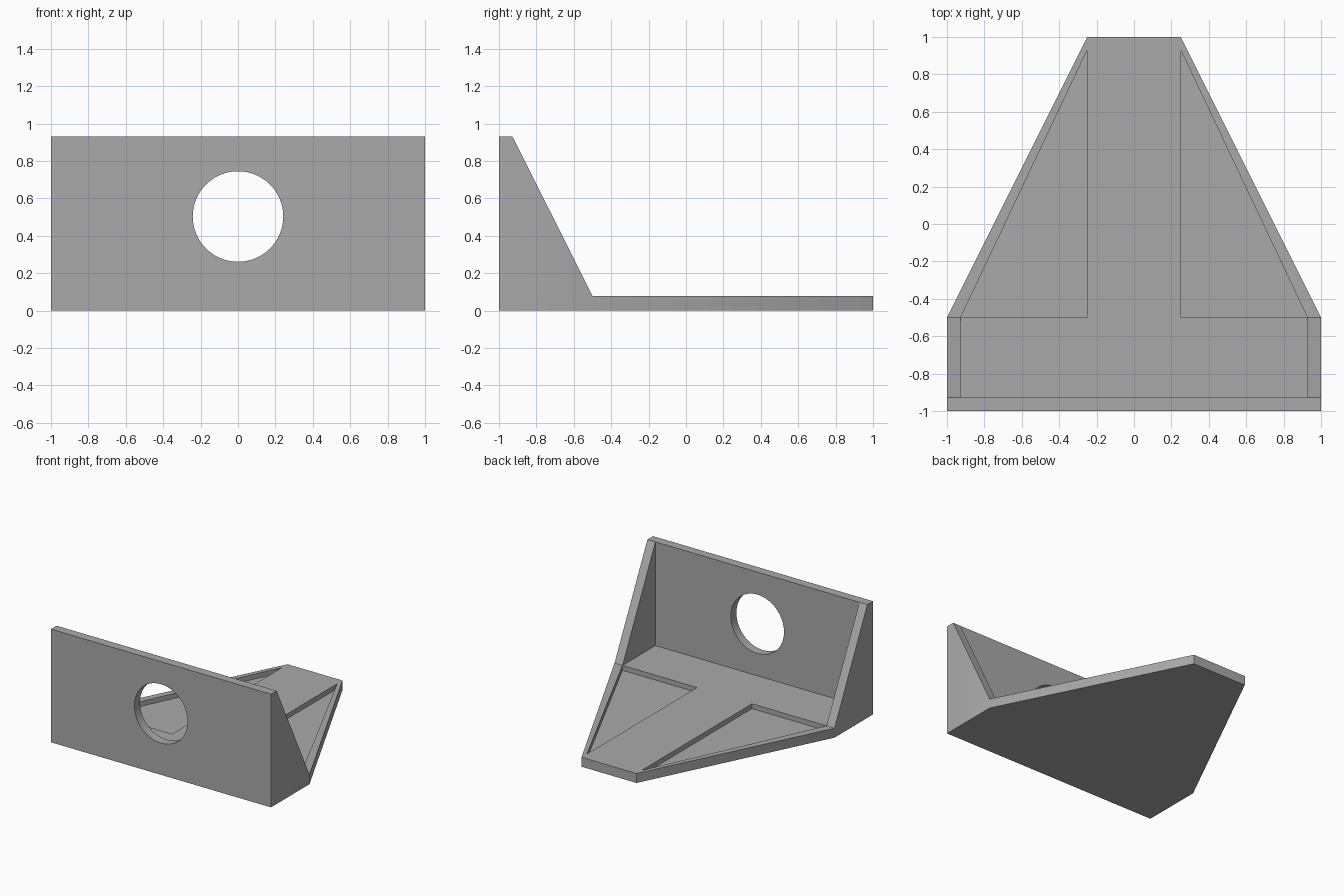
import bpy
import bmesh
from mathutils import Vector

if "Cube" in bpy.data.objects:
    bpy.data.objects.remove(bpy.data.objects["Cube"], do_unlink=True)

WALL, FLOOR, TOP = 0.073, 0.078, 0.93
POCKET_DEPTH = 0.04

grey = bpy.data.materials.new("plain grey")
grey.use_nodes = True
colour = (0.4, 0.4, 0.4, 1)
grey.diffuse_color = colour
grey.node_tree.nodes["Principled BSDF"].inputs["Base Color"].default_value = colour


def prism(name, outline, sweep):
    """Extrude a flat outline of 3D points along a vector."""
    bm = bmesh.new()
    face = bm.faces.new([bm.verts.new(p) for p in outline])
    moved = bmesh.ops.extrude_face_region(bm, geom=[face])["geom"]
    verts = [v for v in moved if isinstance(v, bmesh.types.BMVert)]
    bmesh.ops.translate(bm, verts=verts, vec=Vector(sweep))
    bmesh.ops.recalc_face_normals(bm, faces=bm.faces)
    mesh = bpy.data.meshes.new(name)
    bm.to_mesh(mesh)
    bm.free()
    mesh.materials.append(grey)
    obj = bpy.data.objects.new(name, mesh)
    bpy.context.collection.objects.link(obj)
    return obj


def combine(target, tool, operation):
    """Apply a boolean and discard the tool."""
    mod = target.modifiers.new(operation, 'BOOLEAN')
    mod.operation, mod.solver, mod.object = operation, 'EXACT', tool
    bpy.context.view_layer.objects.active = target
    bpy.ops.object.modifier_apply(modifier=mod.name)
    bpy.data.objects.remove(tool, do_unlink=True)


# Tapered base plate
half = [(1, -1), (1, -0.5), (0.25, 1)]
outline = half + [(-x, y) for x, y in reversed(half)]
bracket = prism("angle_bracket", [(x, y, 0) for x, y in outline], (0, 0, FLOOR))

# Upright mounting wall
wall = prism("upright_wall", [(-1, -1, 0), (1, -1, 0), (1, -1, TOP), (-1, -1, TOP)], (0, WALL, 0))
combine(bracket, wall, 'UNION')

# Sloped gussets and triangular pockets on both sides
for side in (-1, 1):
    profile = [(-1, 0), (-0.5, 0), (-0.5, FLOOR), (WALL - 1, TOP), (-1, TOP)]
    gusset = prism("side_gusset", [(side, y, z) for y, z in profile], (-side * WALL, 0, 0))
    combine(bracket, gusset, 'UNION')
    corners = [(0.25, -0.5), (1 - WALL, -0.5), (0.25, 0.93)]
    pocket = prism("pocket_cutter", [(side * x, y, FLOOR - POCKET_DEPTH) for x, y in corners], (0, 0, 0.1))
    combine(bracket, pocket, 'DIFFERENCE')

# Round hole through the wall
bpy.ops.mesh.primitive_cylinder_add(vertices=64, radius=0.242, depth=0.4,
                                    location=(0, -1, 0.503), rotation=(1.5708, 0, 0))
cutter = bpy.context.object
cutter.data.materials.append(grey)
combine(bracket, cutter, 'DIFFERENCE')

# Smooth bore with crisp edges
bpy.ops.object.select_all(action='DESELECT')
bracket.select_set(True)
bpy.context.view_layer.objects.active = bracket
bpy.ops.object.shade_smooth_by_angle(angle=0.5)
